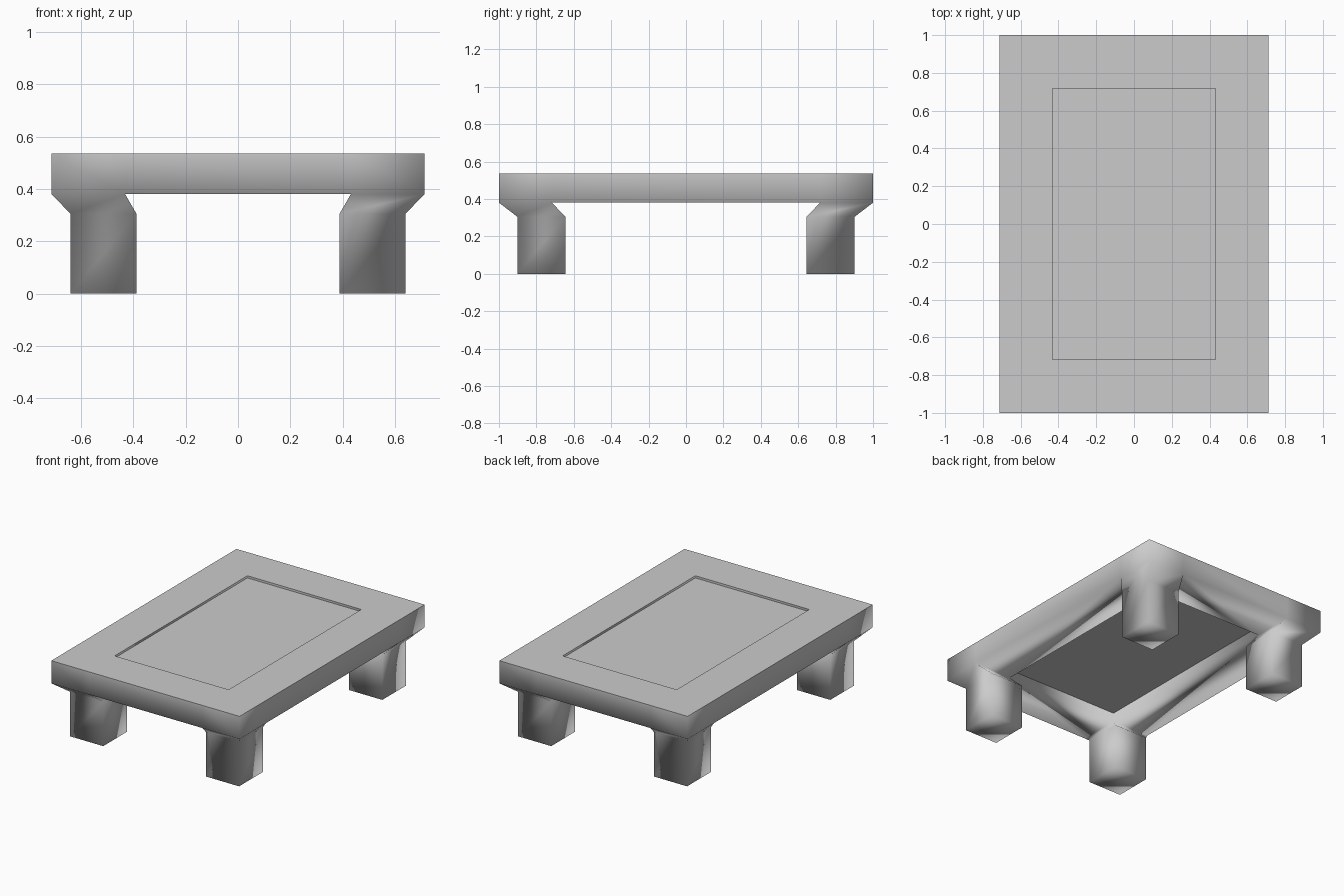
import bpy, bmesh
from mathutils import Vector

cube = bpy.data.objects.get("Cube")
if cube:
    bpy.data.objects.remove(cube, do_unlink=True)

# Half sizes of the outer edge and of the opening, and the main heights
OUTER = Vector((0.712, 1.0))
INNER = Vector((0.431, 0.717))
LEG_OUTER = Vector((0.64, 0.902))
LEG_INNER = Vector((0.388, 0.645))
TOP, UNDERSIDE, LEG_TOP = 0.535, 0.38, 0.305

grey = bpy.data.materials.new("plain grey")
grey.diffuse_color = (0.6, 0.6, 0.6, 1)
grey.use_nodes = True
grey.node_tree.nodes["Principled BSDF"].inputs["Base Color"].default_value = (0.6, 0.6, 0.6, 1)


def add_object(name, bm):
    bmesh.ops.recalc_face_normals(bm, faces=bm.faces)
    mesh = bpy.data.meshes.new(name)
    bm.to_mesh(mesh)
    bm.free()
    mesh.materials.append(grey)
    obj = bpy.data.objects.new(name, mesh)
    bpy.context.collection.objects.link(obj)
    return obj


def place(verts, inner, outer, z):
    """Snap corner-block vertices to the given inner and outer half sizes."""
    for v in verts:
        for axis in range(2):
            middle = (INNER[axis] + OUTER[axis]) / 2
            size = outer[axis] if abs(v.co[axis]) > middle else inner[axis]
            v.co[axis] = size if v.co[axis] > 0 else -size
        v.co.z = z


# Frame: a three by three grid without its centre, thickened downwards
bm = bmesh.new()
bmesh.ops.create_grid(bm, x_segments=3, y_segments=3, size=1)
place(bm.verts, INNER, OUTER, TOP)
centre = [f for f in bm.faces if f.calc_center_median().xy.length < 0.1]
bmesh.ops.delete(bm, geom=centre, context='FACES')
extruded = bmesh.ops.extrude_face_region(bm, geom=bm.faces[:], use_keep_orig=True)["geom"]
for v in extruded:
    if isinstance(v, bmesh.types.BMVert):
        v.co.z = UNDERSIDE

# Legs: the corner blocks taper in, then run straight to the ground
corners = [f for f in bm.faces
           if all(abs(v.co.z - UNDERSIDE) < 0.001 for v in f.verts)
           and abs(f.calc_center_median().x) > INNER.x
           and abs(f.calc_center_median().y) > INNER.y]
for z in (LEG_TOP, 0):
    corners = bmesh.ops.extrude_discrete_faces(bm, faces=corners)["faces"]
    verts = {v for f in corners for v in f.verts}
    if z:
        place(verts, LEG_INNER, LEG_OUTER, z)
    else:
        for v in verts:
            v.co.z = z

# Soft shading everywhere except around the flat top
for f in bm.faces:
    f.smooth = True
bm.normal_update()
for e in bm.edges:
    on_top = all(v.co.z > TOP - 0.001 for v in e.verts)
    levels = [all(v.co.z > TOP - 0.001 for v in f.verts) for f in e.link_faces]
    e.smooth = not (on_top and not all(levels))
add_object("table_frame_with_legs", bm)

# Inset panel filling the opening just below the top
PANEL_TOP, PANEL_BOTTOM = 0.52, 0.44
bm = bmesh.new()
bmesh.ops.create_cube(bm, size=1)
for v in bm.verts:
    v.co = (v.co.x * 2 * INNER.x, v.co.y * 2 * INNER.y,
            PANEL_TOP if v.co.z > 0 else PANEL_BOTTOM)
add_object("table_panel", bm)
